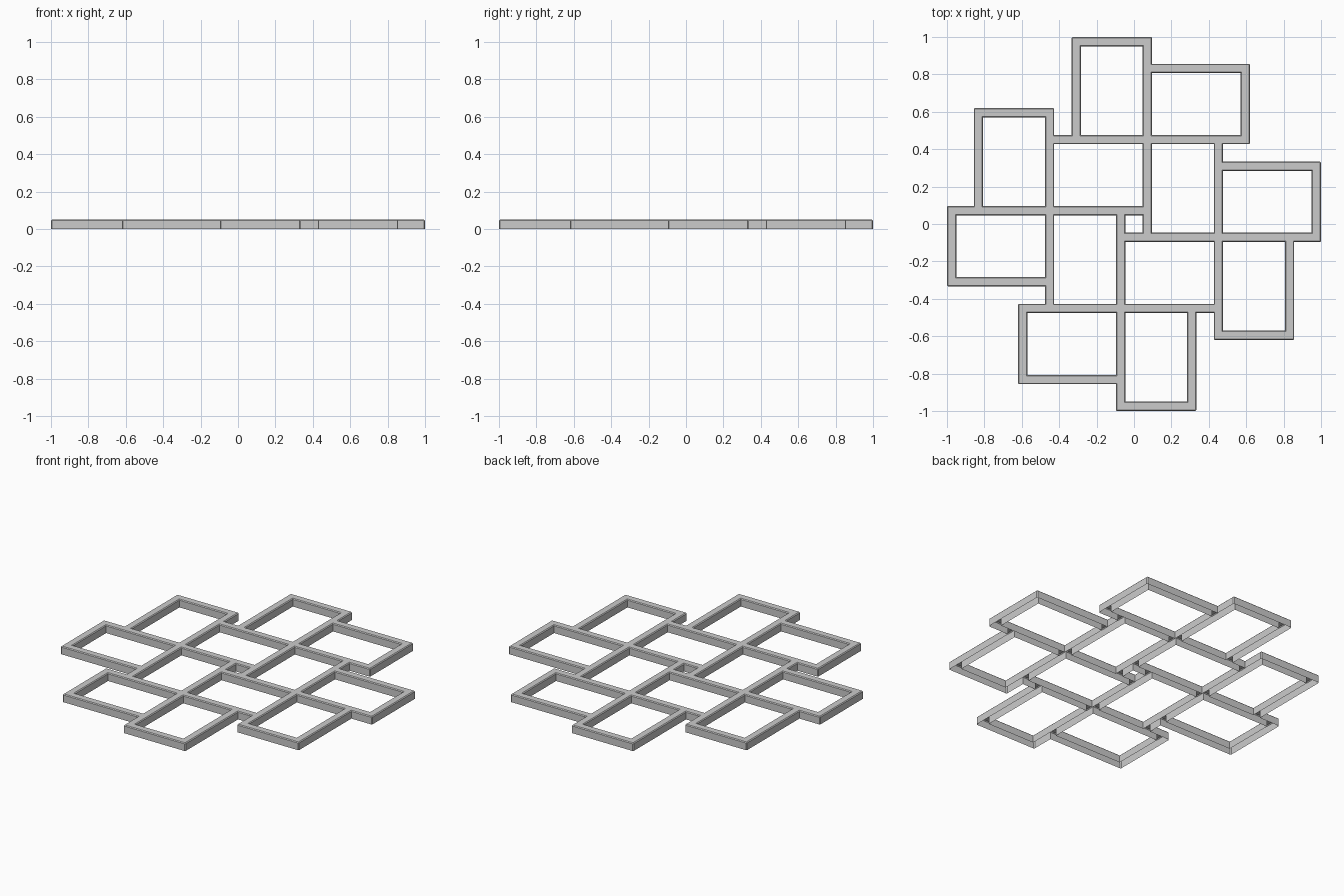
import bpy, bmesh, math

if "Cube" in bpy.data.objects:
    bpy.data.objects.remove(bpy.data.objects["Cube"])

H = 0.05       # height of the lattice
T = 0.025      # half width of a bar
BEVEL = 0.005

# Frame centre lines for one quarter: (x0, x1, y0, y1)
QUARTER = [(-0.4515, 0.0715, 0.0715, 0.4515),
           (-0.3085, 0.0715, 0.4515, 0.975),
           (0.0715, 0.595, 0.4515, 0.8315)]


def rotate(rect):
    x0, x1, y0, y1 = rect
    return (-y1, -y0, x0, x1)


def frame_bars(rect):
    x0, x1, y0, y1 = rect
    sides = [(x0, x1, y0, y0), (x0, x1, y1, y1), (x0, x0, y0, y1), (x1, x1, y0, y1)]
    return [tuple(round(v + s * T, 4) for v, s in zip(b, (-1, 1, -1, 1))) for b in sides]


# All twelve frames, as flat bars
bars = []
for rect in QUARTER:
    for _ in range(4):
        bars += frame_bars(rect)
        rect = rotate(rect)
xs = sorted({v for b in bars for v in b[:2]})
ys = sorted({v for b in bars for v in b[2:]})

# Top surface: one joined sheet made of the cells covered by bars
bm = bmesh.new()
verts = {}


def vert(i, j):
    if (i, j) not in verts:
        verts[i, j] = bm.verts.new((xs[i], ys[j], H))
    return verts[i, j]


for i in range(len(xs) - 1):
    for j in range(len(ys) - 1):
        cx, cy = (xs[i] + xs[i + 1]) / 2, (ys[j] + ys[j + 1]) / 2
        if any(b[0] < cx < b[1] and b[2] < cy < b[3] for b in bars):
            bm.faces.new([vert(i, j), vert(i + 1, j), vert(i + 1, j + 1), vert(i, j + 1)])

# Side walls, leaving the underside open as a channel
rim = [e for e in bm.edges if e.is_boundary]
ext = bmesh.ops.extrude_edge_only(bm, edges=rim)
for v in ext["geom"]:
    if isinstance(v, bmesh.types.BMVert):
        v.co.z = 0
bmesh.ops.recalc_face_normals(bm, faces=bm.faces[:])
if sum(f.normal.z for f in bm.faces) < 0:
    bmesh.ops.reverse_faces(bm, faces=bm.faces[:])

# Small chamfer on the top rim and outer corners
bm.normal_update()
sharp = [e for e in bm.edges if len(e.link_faces) == 2
         and e.calc_face_angle_signed() > math.radians(30)]
bmesh.ops.bevel(bm, geom=sharp, offset=BEVEL, offset_type='OFFSET', segments=1,
                profile=0.5, affect='EDGES', clamp_overlap=True)

mesh = bpy.data.meshes.new("frame_lattice")
bm.to_mesh(mesh)
bm.free()
lattice = bpy.data.objects.new("frame_lattice", mesh)
bpy.context.collection.objects.link(lattice)
